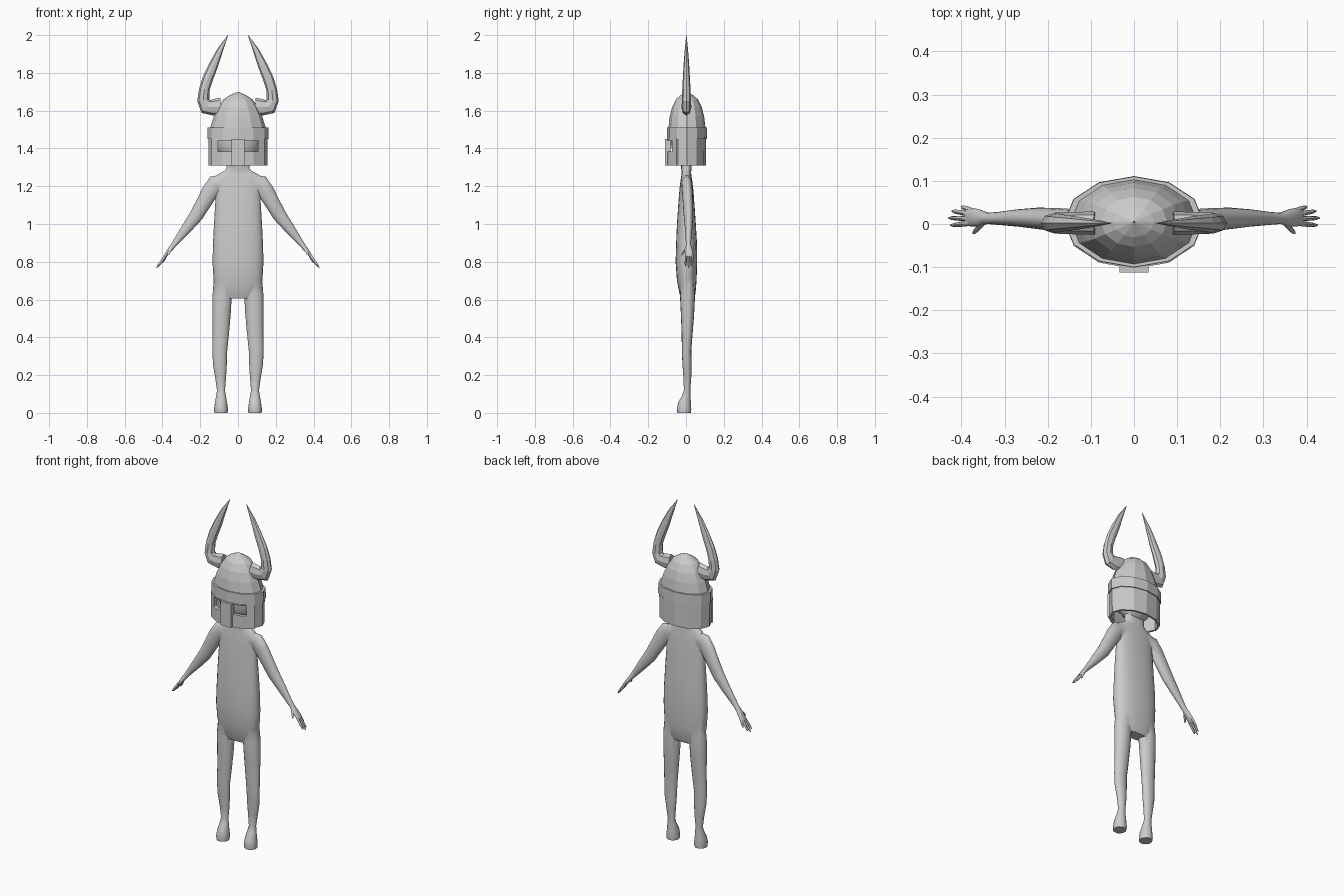
import bpy
from math import cos, sin, tau, radians
from mathutils import Vector


def tube(name, rows, n=16, sx=1, p=1.0, cap=True, arc=None):
    """Loft elliptical rings; rows = (x, y, z, side radius, depth radius)."""
    a0, a1 = arc or (0, tau)
    k = n + 1 if arc else n
    cs = [Vector((r[0] * sx, r[1], r[2])) for r in rows]
    verts, faces = [], []
    for i, c in enumerate(cs):
        t = cs[min(i + 1, len(cs) - 1)] - cs[max(i - 1, 0)]
        t.y = 0
        side = Vector((0, 1, 0)).cross(t.normalized())
        for j in range(k):
            a = a0 + (a1 - a0) * j / n
            u, v = cos(a), sin(a)
            u = abs(u) ** p * (1 if u > 0 else -1)
            v = abs(v) ** p * (1 if v > 0 else -1)
            verts.append(c + side * u * rows[i][3] + Vector((0, v * rows[i][4], 0)))
    for i in range(len(rows) - 1):
        for j in range(n):
            q = (j + 1) % k
            faces.append((i * k + j, i * k + q, (i + 1) * k + q, (i + 1) * k + j))
    if cap and not arc:
        faces.append(tuple(reversed(range(k))))
        faces.append(tuple(range((len(rows) - 1) * k, len(rows) * k)))
    me = bpy.data.meshes.new(name)
    me.from_pydata(verts, [], faces)
    ob = bpy.data.objects.new(name, me)
    bpy.context.collection.objects.link(ob)
    return ob


def apply(ob, mod):
    bpy.context.view_layer.objects.active = ob
    bpy.ops.object.modifier_apply(modifier=mod.name)


def boolean(ob, other, op):
    m = ob.modifiers.new("bool", 'BOOLEAN')
    m.operation, m.solver, m.object = op, 'EXACT', other
    apply(ob, m)
    bpy.data.objects.remove(other)


def thicken(ob, t):
    m = ob.modifiers.new("shell", 'SOLIDIFY')
    m.thickness, m.offset = t, -1
    apply(ob, m)
    return ob


def box(name, x0, x1, y0, y1, z0, z1):
    bpy.ops.mesh.primitive_cube_add(size=1, location=((x0 + x1) / 2, (y0 + y1) / 2, (z0 + z1) / 2))
    ob = bpy.context.object
    ob.name = name
    ob.scale = (x1 - x0, y1 - y0, z1 - z0)
    bpy.ops.object.transform_apply(location=False, rotation=False, scale=True)
    return ob


# torso and neck
body = tube("body", [
    (0, .008, .605, .085, .032), (0, .008, .63, .112, .042), (0, .004, .70, .129, .052),
    (0, .002, .80, .135, .057), (0, .003, .90, .132, .055), (0, .002, 1.0, .127, .050),
    (0, .002, 1.1, .121, .043), (0, .002, 1.18, .116, .037), (0, .002, 1.23, .120, .031),
    (0, .002, 1.262, .108, .026), (0, .002, 1.276, .080, .025), (0, .002, 1.29, .062, .027),
    (0, .002, 1.37, .060, .032)], n=24, p=.85)

# head hidden under the helmet
head = tube("head", [(0, .004, 1.45 - .14 * cos(a), .12 * sin(a), .085 * sin(a))
                     for a in [.12 + (tau / 2 - .24) * i / 10 for i in range(11)]])
boolean(body, head, 'UNION')

leg = [(.083, .008, .70, .045, .035), (.084, .008, .62, .051, .040), (.087, .008, .52, .048, .035),
       (.091, .006, .42, .043, .029), (.096, .003, .33, .039, .025), (.096, .005, .26, .037, .024),
       (.092, .007, .19, .029, .021), (.090, .006, .12, .021, .017), (.090, .001, .09, .026, .022),
       (.090, -.008, .055, .032, .034), (.090, -.010, .02, .037, .038), (.090, -.010, 0, .035, .036)]
arm = [(.075, .003, 1.225, .038, .024), (.118, .004, 1.212, .048, .028), (.148, .007, 1.17, .045, .028),
       (.180, .010, 1.115, .040, .027), (.222, .013, 1.043, .036, .025), (.270, .014, .980, .028, .020),
       (.315, .013, .922, .019, .015), (.340, .013, .890, .014, .013), (.358, .014, .867, .012, .020),
       (.378, .016, .840, .010, .022), (.388, .017, .826, .007, .019)]
# finger base y, tip (x, y, z)
fingers = [(.031, .400, .040, .795), (.022, .422, .030, .777),
           (.012, .430, .014, .768), (.002, .425, -.003, .777)]

for s in (1, -1):
    boolean(body, tube("leg", leg, sx=s), 'UNION')
    boolean(body, tube("arm", arm, sx=s), 'UNION')
    digits = [((.374, y, .846), (tx, ty, tz)) for y, tx, ty, tz in fingers]
    digits.append(((.348, .004, .878), (.373, -.022, .835)))
    for b, t in digits:
        b, t = Vector(b), Vector(t)
        rows = [(*b.lerp(t, f), r, r * .85) for f, r in ((0, .007), (.5, .007), (.85, .0055), (1, .002))]
        boolean(body, tube("finger", rows, n=8, sx=s), 'UNION')

bpy.ops.object.select_all(action='DESELECT')
body.select_set(True)
bpy.context.view_layer.objects.active = body
bpy.ops.object.shade_smooth_by_angle(angle=radians(50))

# helmet bowl, faceted
Y = .005
helmet = tube("helmet", [(0, Y, z, a, b) for z, a, b in (
    (1.31, .155, .100), (1.45, .156, .101), (1.51, .147, .098), (1.57, .128, .091),
    (1.62, .105, .078), (1.66, .077, .058), (1.68, .047, .036), (1.70, .002, .002))], n=12, cap=False)
thicken(helmet, .012)

# raised brow band
thicken(tube("helmet_band", [(0, Y, 1.45, .162, .106), (0, Y, 1.512, .161, .105)],
             n=12, cap=False), .014)

# face mask over the front four facets
mask = thicken(tube("face_mask", [(0, Y, 1.31, .163, .109), (0, Y, 1.45, .163, .109)],
                    n=4, arc=(radians(210), radians(330))), .010)
for s in (1, -1):
    for part in (helmet, mask):
        x = sorted((s * .028, s * .106))
        boolean(part, box("eye_cutter", *x, -.2, -.03, 1.385, 1.443), 'DIFFERENCE')

# nose guard
box("nose_guard", -.034, .034, -.112, -.085, 1.31, 1.45)

# horns
horn = [(.09, .002, 1.622, .046, .027), (.135, .002, 1.618, .043, .026), (.168, .002, 1.622, .042, .025),
        (.184, .002, 1.655, .032, .024), (.179, .002, 1.71, .028, .022), (.160, .002, 1.77, .028, .019),
        (.130, .002, 1.84, .025, .015), (.095, .002, 1.92, .016, .009), (.053, .002, 2.0, .001, .001)]
for s, side in ((1, "left"), (-1, "right")):
    tube("horn_" + side, horn, n=8, sx=s)
